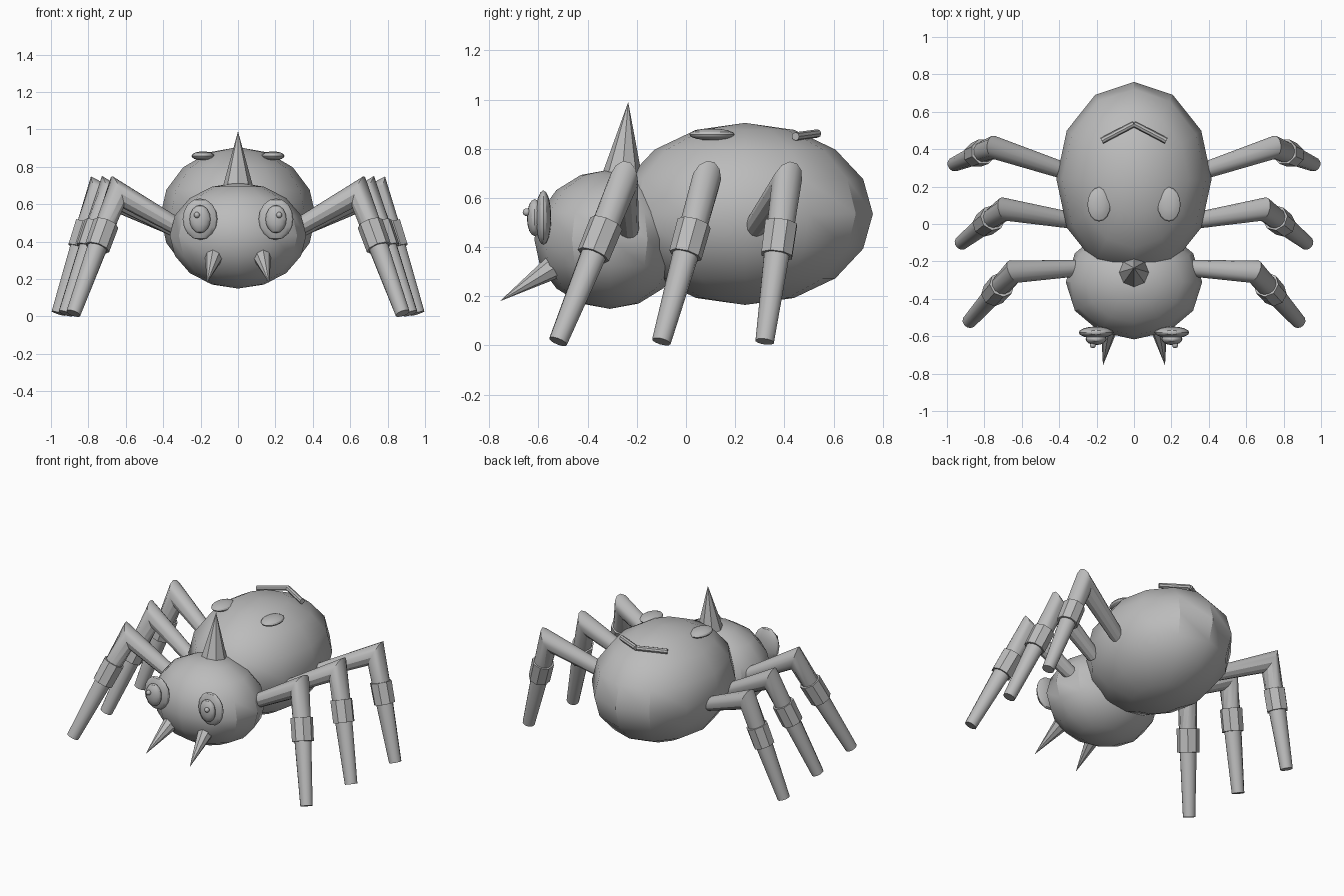
import bpy, bmesh, math
from mathutils import Vector

if "Cube" in bpy.data.objects:
    bpy.data.objects.remove(bpy.data.objects["Cube"], do_unlink=True)

grey = bpy.data.materials.new("plain_grey")
grey.use_nodes = True
grey.diffuse_color = (0.5, 0.5, 0.5, 1)
grey.node_tree.nodes["Principled BSDF"].inputs["Base Color"].default_value = (0.5, 0.5, 0.5, 1)


def finish(obj, name):
    obj.name = name
    obj.data.name = name
    obj.data.materials.append(grey)
    bpy.ops.object.select_all(action='DESELECT')
    obj.select_set(True)
    bpy.context.view_layer.objects.active = obj
    bpy.ops.object.shade_smooth_by_angle(angle=math.radians(30))
    return obj


def ellipsoid(name, centre, radii, segments=16, rings=8):
    bpy.ops.mesh.primitive_uv_sphere_add(segments=segments, ring_count=rings, location=centre)
    obj = bpy.context.object
    obj.scale = radii
    bpy.ops.object.transform_apply(location=False, rotation=False, scale=True)
    return finish(obj, name)


def rod(name, start, end, r1, r2, sides=8):
    """Cylinder or cone running from start to end."""
    start, end = Vector(start), Vector(end)
    axis = end - start
    bpy.ops.mesh.primitive_cone_add(vertices=sides, radius1=r1, radius2=r2,
                                    depth=axis.length, location=(start + end) / 2)
    obj = bpy.context.object
    obj.rotation_euler = axis.to_track_quat('Z', 'Y').to_euler()
    return finish(obj, name)


def bent_tube(name, points, radii, sides=12):
    """Tube along a path, with mitred corners."""
    pts = [Vector(p) for p in points]
    bm = bmesh.new()
    rings = []
    prev = (pts[1] - pts[0]).normalized()
    side = prev.cross(Vector((0, 0, 1))).normalized()
    for i, p in enumerate(pts):
        ahead = (pts[i + 1] - p).normalized() if i + 1 < len(pts) else prev
        normal = (prev + ahead).normalized()
        side = (side - prev * side.dot(prev)).normalized()
        up = prev.cross(side)
        ring = []
        for k in range(sides):
            a = math.tau * k / sides
            d = (side * math.cos(a) + up * math.sin(a)) * radii[i]
            d -= prev * (d.dot(normal) / prev.dot(normal))
            ring.append(bm.verts.new(p + d))
        rings.append(ring)
        prev = ahead
    for a, b in zip(rings, rings[1:]):
        for k in range(sides):
            n = (k + 1) % sides
            bm.faces.new((a[k], a[n], b[n], b[k]))
    bm.faces.new(rings[0])
    bm.faces.new(rings[-1])
    bmesh.ops.recalc_face_normals(bm, faces=bm.faces)
    mesh = bpy.data.meshes.new(name)
    bm.to_mesh(mesh)
    bm.free()
    obj = bpy.data.objects.new(name, mesh)
    bpy.context.collection.objects.link(obj)
    return finish(obj, name)


# Body and horn
ellipsoid("abdomen", (0, 0.24, 0.535), (0.415, 0.52, 0.37), 12, 8)
ellipsoid("head", (0, -0.31, 0.432), (0.365, 0.307, 0.283), 12, 8)
rod("horn", (0, -0.262, 0.66), (0, -0.235, 0.99), 0.09, 0)

# Hip, knee and foot of each leg on the left side
legs = {
    "front": ((0.29, -0.235, 0.46), (0.645, -0.255, 0.665), (0.88, -0.52, 0.016)),
    "middle": ((0.34, 0.02, 0.47), (0.695, 0.08, 0.665), (0.922, -0.10, 0.016)),
    "rear": ((0.36, 0.28, 0.48), (0.75, 0.41, 0.665), (0.96, 0.32, 0.016)),
}

for label, s in (("left", 1), ("right", -1)):
    # Bulging eyes with iris and pupil
    ellipsoid(f"{label}_eye", (s * 0.203, -0.58, 0.52), (0.093, 0.032, 0.111))
    ellipsoid(f"{label}_iris", (s * 0.203, -0.615, 0.52), (0.056, 0.032, 0.075))
    ellipsoid(f"{label}_pupil", (s * 0.22, -0.648, 0.542), (0.016, 0.016, 0.016))
    # Fangs
    rod(f"{label}_fang", (s * 0.13, -0.545, 0.315), (s * 0.166, -0.757, 0.18), 0.048, 0)
    # Back markings
    ellipsoid(f"{label}_back_spot", (s * 0.187, 0.105, 0.858), (0.062, 0.092, 0.024))
    rod(f"{label}_back_bar", (s * 0.172, 0.445, 0.85), (0, 0.535, 0.862), 0.017, 0.017)
    # Legs with a cuff around each shin
    for place, joints in legs.items():
        hip, knee, foot = (Vector((s * x, y, z)) for x, y, z in joints)
        bent_tube(f"{label}_{place}_leg", (hip, knee, knee.lerp(foot, 0.35), foot),
                  (0.044, 0.06, 0.056, 0.039))
        rod(f"{label}_{place}_cuff", knee.lerp(foot, 0.26), knee.lerp(foot, 0.46),
            0.07, 0.068)
